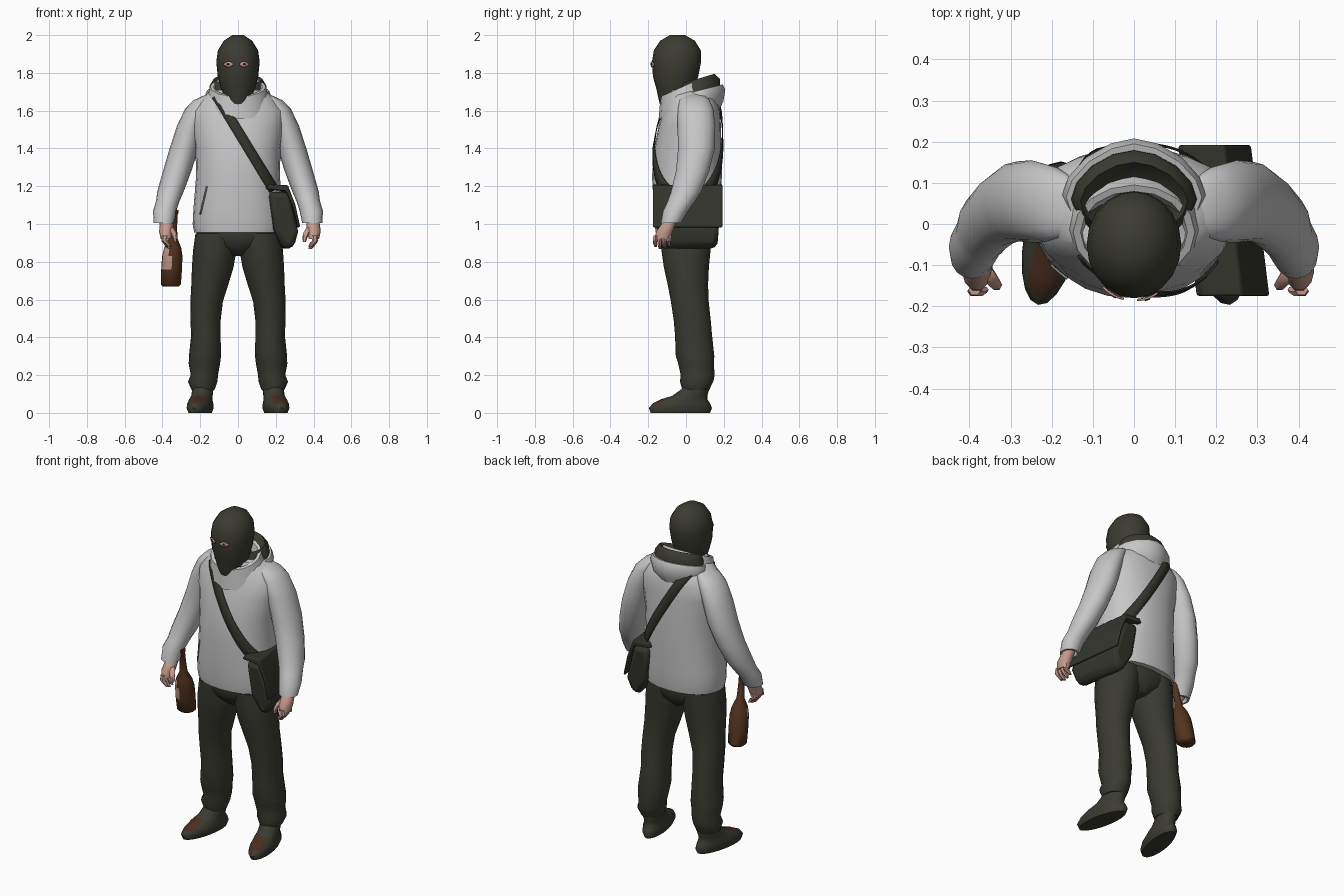
import bpy, bmesh, math
from mathutils import Vector

if "Cube" in bpy.data.objects:
    bpy.data.objects.remove(bpy.data.objects["Cube"])


def material(name, *rgb):
    m = bpy.data.materials.new(name)
    m.use_nodes = True
    m.diffuse_color = (*rgb, 1)
    m.node_tree.nodes["Principled BSDF"].inputs["Base Color"].default_value = (*rgb, 1)
    return m


jacket = material("light grey cloth", .57, .57, .57)
seam = material("grey seam", .3, .3, .3)
wool = material("dark olive wool", .044, .044, .032)
trouser = material("dark olive trouser", .042, .042, .032)
canvas = material("dark bag canvas", .034, .034, .026)
skin = material("skin", .56, .32, .26)
glass = material("brown glass", .085, .032, .014)
rust = material("rust brown", .07, .027, .014)
black = material("dark iris", .02, .016, .012)


def finish(name, bm, mats, angle=50, rule=None):
    bmesh.ops.recalc_face_normals(bm, faces=bm.faces[:])
    if rule:
        for f in bm.faces:
            f.material_index = int(rule(f.calc_center_median()))
    me = bpy.data.meshes.new(name)
    bm.to_mesh(me)
    bm.free()
    ob = bpy.data.objects.new(name, me)
    bpy.context.collection.objects.link(ob)
    for m in mats:
        me.materials.append(m)
    bpy.ops.object.select_all(action='DESELECT')
    ob.select_set(True)
    bpy.context.view_layer.objects.active = ob
    bpy.ops.object.shade_smooth_by_angle(angle=math.radians(angle))
    return ob


def loft(name, rings, *mats, n=16, p=2, tilt=0, s=1, rule=None):
    """Skin over horizontal rings (x, y, z, x radius, y radius); s=-1 mirrors."""
    bm = bmesh.new()
    loops = []
    for cx, cy, z, rx, ry in rings:
        loop = []
        for i in range(n):
            a = math.tau * i / n
            c, d = math.cos(a), math.sin(a)
            x = cx + rx * math.copysign(abs(c) ** (2 / p), c)
            y = cy + ry * math.copysign(abs(d) ** (2 / p), d)
            loop.append(bm.verts.new((s * x, y, z + tilt * y)))
        loops.append(loop)
    for a, b in zip(loops, loops[1:]):
        for i in range(n):
            j = (i + 1) % n
            bm.faces.new((a[i], a[j], b[j], b[i]))
    bm.faces.new(loops[0])
    bm.faces.new(loops[-1])
    return finish(name, bm, mats, rule=rule)


def surface_y(rings, p, x, z, side):
    """Depth of a lofted body at x, z on its front (-1) or back (1)."""
    for a, b in zip(rings, rings[1:]):
        if a[2] <= z <= b[2]:
            t = (z - a[2]) / (b[2] - a[2])
            cx, cy, _, rx, ry = [u + (v - u) * t for u, v in zip(a, b)]
            return cy + side * ry * max(0, 1 - min(1, abs(x - cx) / rx) ** p) ** (1 / p)
    return 0


def ribbon(name, start, end, width, rings, p, side, mat, steps=12, taper=False, lift=.006):
    """Thin band laid on a lofted body between two x, z points."""
    bm = bmesh.new()
    a, b = Vector(start), Vector(end)
    d = (b - a).normalized()
    across = Vector((-d.y, d.x))
    rows = []
    for i in range(steps + 1):
        t = i / steps
        w = width * (max(.4, math.sin(math.pi * t)) if taper else 1) / 2
        row = []
        for k in (-1, 0, 1):
            q = a.lerp(b, t) + across * w * k
            row.append(bm.verts.new((q.x, surface_y(rings, p, q.x, q.y, side) + side * lift, q.y)))
        rows.append(row)
    for r, q in zip(rows, rows[1:]):
        for k in (0, 1):
            bm.faces.new((r[k], r[k + 1], q[k + 1], q[k]))
    ob = finish(name, bm, [mat])
    mod = ob.modifiers.new("thickness", 'SOLIDIFY')
    mod.thickness, mod.offset = .005, 0


def bag_part(name, profile, y0, y1, bevel, squeeze=0):
    """Extrude an x, z outline along y, wrapping its rear towards the back."""
    bm = bmesh.new()
    f = bm.faces.new([bm.verts.new((x, y0, z)) for x, z in profile])
    g = bmesh.ops.extrude_face_region(bm, geom=[f])["geom"]
    bmesh.ops.translate(bm, vec=(-.045, y1 - y0, 0), verts=[v for v in g if isinstance(v, bmesh.types.BMVert)])
    for v in bm.verts:
        if v.co.z < squeeze:
            v.co.y = .01 + (v.co.y - .01) * .85
    ob = finish(name, bm, [canvas], 40)
    mod = ob.modifiers.new("soft edges", 'BEVEL')
    mod.width, mod.segments = bevel, 2


# Masked head with eye openings
head = [(0, -.085, 1.6, .04, .045), (0, -.065, 1.66, .07, .08), (0, -.058, 1.72, .092, .1),
        (0, -.055, 1.78, .107, .12), (0, -.05, 1.86, .115, .13), (0, -.046, 1.92, .106, .124),
        (0, -.045, 1.97, .075, .092), (0, -.045, 2, .03, .04)]
loft("masked_head", head, wool, n=20)
for x, tag in ((.032, "left"), (-.05, "right")):
    ribbon(tag + "_eye_opening", (x - .025, 1.845), (x + .025, 1.845), .032, head, 2, -1, skin, taper=True)
    ribbon(tag + "_iris", (x - .006, 1.847), (x + .006, 1.847), .011, head, 2, -1, black, 3, lift=.009)

# Jacket body, collar and hood
body = [(0, .005, .955, .232, .165), (0, .005, 1.0, .24, .172), (0, .005, 1.08, .236, .175),
        (0, .005, 1.25, .222, .185), (0, .01, 1.4, .225, .178), (0, .02, 1.52, .245, .165),
        (0, .03, 1.6, .25, .15), (0, .03, 1.66, .2, .135), (0, .02, 1.71, .14, .11)]
loft("jacket_body", body, jacket, n=24, p=2.2)
loft("collar", [(0, 0, 1.62, .175, .145), (0, -.02, 1.735, .148, .115), (0, -.02, 1.735, .13, .1),
                (0, -.02, 1.67, .11, .085)], jacket, tilt=.45)
loft("hood", [(0, .07, 1.53, .09, .09), (0, .07, 1.6, .16, .128), (0, .07, 1.66, .175, .138),
              (0, .065, 1.69, .165, .13)], jacket, tilt=.25, p=1.7)
loft("hood_lining", [(0, .06, 1.665, .155, .12), (0, .062, 1.715, .15, .117),
                     (0, .055, 1.75, .13, .095), (0, .04, 1.7, .08, .07)], wool, tilt=.3, p=1.75)
ribbon("pocket_seam", (-.165, 1.2), (-.2, 1.05), .006, body, 2.2, -1, seam, lift=.003)

# Arms and hands
arm = [(.13, .04, 1.69, .03, .05), (.18, .045, 1.655, .055, .08), (.212, .05, 1.61, .068, .094),
       (.25, .055, 1.52, .073, .1), (.285, .055, 1.4, .077, .097), (.322, .035, 1.28, .075, .088),
       (.358, 0, 1.17, .07, .08), (.372, -.025, 1.12, .062, .072), (.388, -.055, 1.07, .062, .066),
       (.393, -.08, 1.005, .053, .053), (.393, -.08, 1.005, .042, .042), (.393, -.08, 1.03, .035, .035)]
for s, tag, dx in ((1, "left", 0), (-1, "right", -.02)):
    loft(tag + "_sleeve", arm, jacket, s=s)
    loft(tag + "_palm", [(.393, -.08, 1.03, .032, .034), (.398 + dx, -.095, .995, .036, .04),
                         (.402 + dx, -.115, .96, .036, .046), (.402 + dx, -.125, .92, .027, .042)],
         skin, n=10, s=s)
    for k in range(4):
        y, x, drop = -.16 + k * .024, .407 + dx, .01 * abs(k - 1.3)
        loft(f"{tag}_finger_{k + 1}", [(x, y, .94, .016, .014), (x + .002, y - .004, .91, .016, .013),
                                       (x - .012, y - .004, .885 + drop, .014, .012),
                                       (x - .025, y, .865 + drop, .009, .008)], skin, n=6, s=s)
    loft(tag + "_thumb", [(.385 + dx, -.11, .985, .02, .022), (.364 + dx, -.135, .955, .017, .017),
                          (.354 + dx, -.148, .93, .014, .014), (.352 + dx, -.152, .905, .008, .008)],
         skin, n=6, s=s)

# Trousers and shoes
loft("trouser_seat", [(0, 0, 1.0, .215, .14), (0, 0, .93, .222, .14), (0, .005, .88, .17, .125),
                      (0, .01, .83, .03, .08)], trouser, n=20)
leg = [(.113, 0, .95, .112, .135), (.123, 0, .86, .115, .13), (.134, .002, .77, .11, .119),
       (.149, .01, .68, .098, .107), (.166, .02, .59, .086, .1), (.172, .033, .49, .08, .098),
       (.17, .04, .41, .078, .098), (.175, .048, .3, .085, .102), (.178, .053, .26, .083, .094),
       (.178, .062, .2, .072, .09), (.187, .056, .165, .078, .088), (.185, .052, .12, .06, .07)]
shoe = [(0, -.03, 0, .055, .16), (0, -.03, .025, .066, .17), (0, -.025, .05, .064, .155),
        (0, -.01, .072, .058, .125), (0, .02, .09, .055, .095), (0, .05, .125, .055, .075),
        (0, .055, .17, .05, .06)]
for s, tag in ((1, "left"), (-1, "right")):
    loft(tag + "_trouser_leg", leg, trouser, s=s)
    ob = loft(tag + "_shoe", shoe, wool, rust, n=20, s=s,
              rule=lambda c: c.z > .055 and c.y < -.085 and abs(c.x) < .03)
    ob.location.x = s * .195
    ob.rotation_euler.z = s * math.radians(11)

# Shoulder bag with flap and strap
bag_part("bag_body", [(.165, 1.17), (.27, 1.17), (.322, .96), (.3, .875), (.245, .865), (.195, .97)],
         -.165, .185, .032, squeeze=.92)
bag_part("bag_flap", [(.15, 1.185), (.165, 1.21), (.265, 1.205), (.305, 1.1), (.33, .985),
                      (.318, .98), (.292, 1.09), (.255, 1.175)], -.175, .192, .006)
for side, tag in ((-1, "front"), (1, "back")):
    ribbon(tag + "_bag_strap", (-.115, 1.68), (.19, 1.18), .052, body, 2.2, side, canvas, 20, lift=.008)

# Glass bottle held in the right hand, with a pale label patch
outline = [(.04, .668), (.053, .68), (.055, .76), (.054, .83), (.045, .875), (.022, .925),
           (.018, .99), (.017, 1.05), (.021, 1.055), (.02, 1.075)]
loft("bottle", [(-.356 + (z - .67) * .05, .02 - (z - .67) * .19, z, r, r) for r, z in outline],
     glass, skin, rule=lambda c: .77 < c.z < .88 and c.y < -.02 and c.x < -.36)
